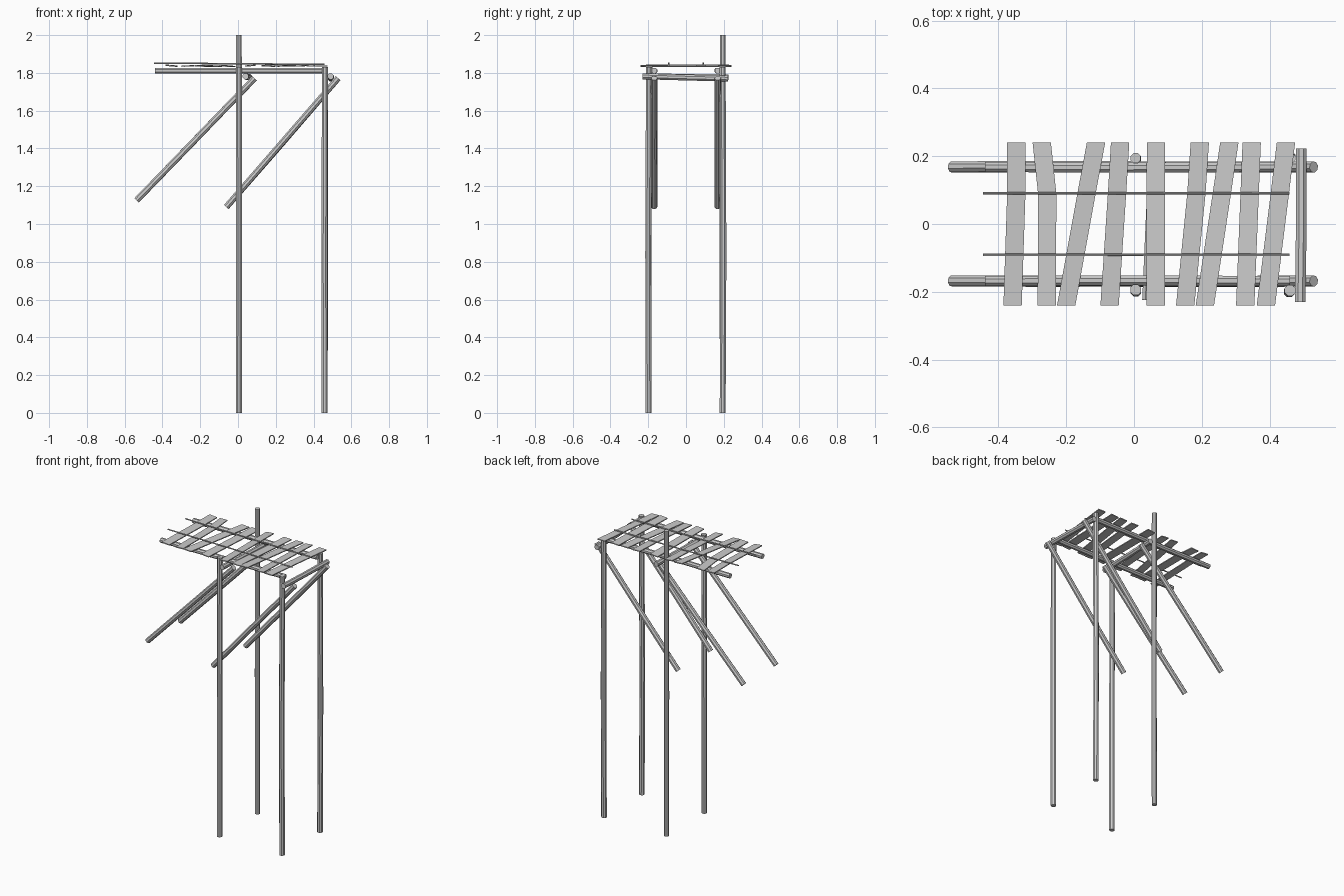
import bpy, bmesh, math, random
from mathutils import Vector

if "Cube" in bpy.data.objects:
    bpy.data.objects.remove(bpy.data.objects["Cube"])

random.seed(4)


def make_object(name, bm):
    bmesh.ops.recalc_face_normals(bm, faces=bm.faces)
    mesh = bpy.data.meshes.new(name)
    bm.to_mesh(mesh)
    bm.free()
    ob = bpy.data.objects.new(name, mesh)
    bpy.context.collection.objects.link(ob)
    return ob


def pole(name, a, b, radius=0.017, sides=8, wobble=0.002):
    """Slightly crooked wooden pole with a ring in the middle."""
    a, b = Vector(a), Vector(b)
    d = (b - a).normalized()
    u = d.orthogonal().normalized()
    v = d.cross(u)
    bm = bmesh.new()
    rings = []
    for t in (0, 0.46, 1):
        c = a.lerp(b, t)
        if t == 0.46:
            c += u * random.uniform(-wobble, wobble) + v * random.uniform(-wobble, wobble)
        ring = []
        for i in range(sides):
            ang = 2 * math.pi * (i + 0.5) / sides
            ring.append(bm.verts.new(c + radius * (math.cos(ang) * u + math.sin(ang) * v)))
        rings.append(ring)
    for r, s in zip(rings, rings[1:]):
        for i in range(sides):
            j = (i + 1) % sides
            bm.faces.new((r[i], r[j], s[j], s[i]))
    bm.faces.new(rings[0])
    bm.faces.new(rings[-1])
    return make_object(name, bm)


def plank(name, x_front, x_mid, x_back, z, width=0.054, thick=0.006):
    """Flat board across the platform, bent a little at the back rod."""
    bm = bmesh.new()
    rings = []
    tilt = random.uniform(-0.003, 0.003)
    for x, y, dz in ((x_front, -0.24, 0), (x_mid, 0.09, 0.001), (x_back, 0.24, 0)):
        ring = []
        for sx, sz in ((-1, -1), (1, -1), (1, 1), (-1, 1)):
            ring.append(bm.verts.new((x + sx * width / 2, y,
                                      z + dz + sx * tilt + sz * thick / 2)))
        rings.append(ring)
    for r, s in zip(rings, rings[1:]):
        for i in range(4):
            j = (i + 1) % 4
            bm.faces.new((r[i], r[j], s[j], s[i]))
    bm.faces.new(rings[0])
    bm.faces.new(rings[-1])
    return make_object(name, bm)


# Upright posts, one taller than the rest
pole("front_left_post", (0.005, -0.198, 0), (0.005, -0.194, 1.83))
pole("back_left_post", (0.005, 0.194, 0), (0.005, 0.194, 2.0), 0.016)
pole("front_right_post", (0.459, -0.198, 0), (0.460, -0.196, 1.83), wobble=0.004)
pole("back_right_post", (0.459, 0.194, 0), (0.460, 0.194, 1.83), wobble=0.004)

# Long beams and diagonal braces on both sides
for side, s in (("front", -1), ("back", 1)):
    pole(side + "_beam", (-0.44, s * 0.168, 1.812), (0.46, s * 0.168, 1.812), 0.016)
    pole(side + "_left_brace", (-0.537, s * 0.168, 1.125), (0.088, s * 0.168, 1.772))
    pole(side + "_right_brace", (-0.062, s * 0.168, 1.09), (0.53, s * 0.168, 1.772))

# Cross poles
pole("left_cross_pole", (0.04, -0.224, 1.782), (0.06, 0.224, 1.777))
pole("right_cross_pole", (0.49, -0.23, 1.782), (0.493, 0.222, 1.770))

# Deck planks: x at front, bend and back
planks = [(-0.358, -0.347, -0.347), (-0.257, -0.256, -0.272),
          (-0.200, -0.140, -0.112), (-0.072, -0.050, -0.041),
          (0.064, 0.064, 0.065), (0.151, 0.184, 0.194),
          (0.209, 0.259, 0.281), (0.328, 0.341, 0.347),
          (0.389, 0.430, 0.448)]
for i, (f, m, b) in enumerate(planks):
    plank("plank_%d" % (i + 1), f, m, b, 1.836 + random.uniform(-0.002, 0.002))

# Thin rods holding the planks down
for side, y in (("front", -0.091), ("back", 0.091)):
    pole(side + "_holding_rod", (-0.445, y, 1.852), (0.458, y, 1.845), 0.004, 6, 0.001)
